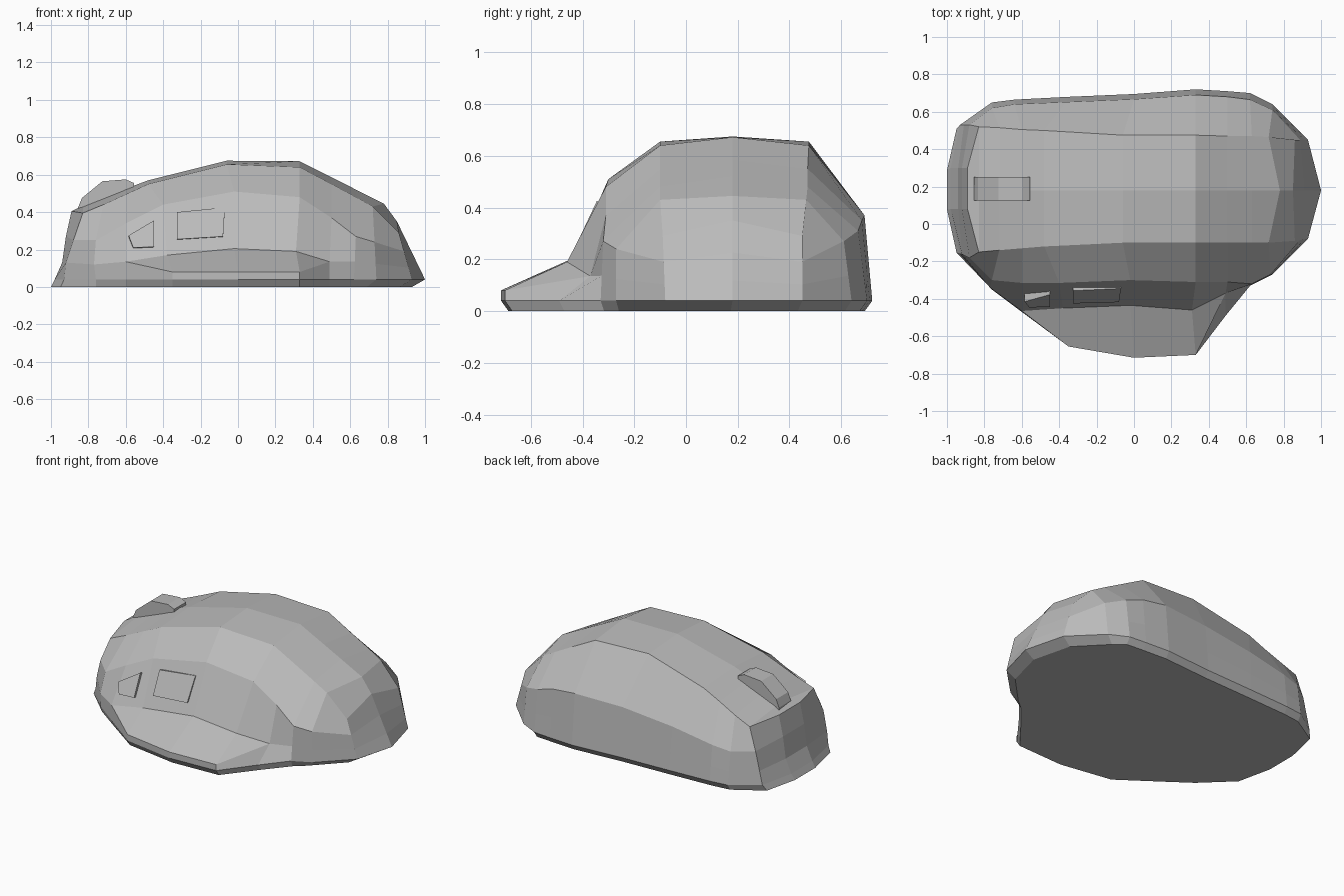
import bpy
import bmesh
from mathutils import Vector

default_cube = bpy.data.objects.get("Cube")
if default_cube:
    bpy.data.objects.remove(default_cube, do_unlink=True)

grey = bpy.data.materials.new("plain_grey")
grey.use_nodes = True
grey_value = (0.5, 0.5, 0.5, 1)
grey.diffuse_color = grey_value
grey.node_tree.nodes["Principled BSDF"].inputs["Base Color"].default_value = grey_value


def finish(bm, name):
    """Clean a bmesh and turn it into a flat shaded object."""
    bmesh.ops.remove_doubles(bm, verts=bm.verts, dist=0.0005)
    bmesh.ops.recalc_face_normals(bm, faces=bm.faces)
    mesh = bpy.data.meshes.new(name)
    bm.to_mesh(mesh)
    bm.free()
    mesh.materials.append(grey)
    obj = bpy.data.objects.new(name, mesh)
    bpy.context.collection.objects.link(obj)
    return obj


def bridge(bm, lower, upper):
    """Join two closed loops with a band of quads."""
    count = len(lower)
    for i in range(count):
        j = (i + 1) % count
        bm.faces.new((lower[i], lower[j], upper[j], upper[i]))


def prism(name, front, back):
    """Solid between two matching outlines."""
    bm = bmesh.new()
    a = [bm.verts.new(p) for p in front]
    b = [bm.verts.new(p) for p in back]
    bridge(bm, a, b)
    bm.faces.new(a)
    bm.faces.new(b)
    return finish(bm, name)


def ridge_height(x):
    """Height of the centre line along the shell."""
    line = [(-.89, .41), (-.5, .565), (-.07, .675), (.33, .672), (.78, .445)]
    for (x0, z0), (x1, z1) in zip(line, line[1:]):
        if x <= x1:
            return z0 + (z1 - z0) * (x - x0) / (x1 - x0)
    return line[-1][1]


# Columns run round the shell: nose, thumb side, tail, far side
nose_rim = [(-.98, .3), (-.98, .08)]
thumb_rim = [(-.93, -.16), (-.76, -.35), (-.6, -.47), (-.35, -.655), (0, -.715),
             (.33, -.70), (.49, -.49), (.62, -.33), (.74, -.27), (.93, -.08)]
far_rim = [(.93, .45), (.74, .64), (.62, .70), (.5, .71), (.33, .72),
           (0, .695), (-.35, .68), (-.64, .665), (-.76, .65), (-.93, .53)]
rim = [Vector((x, y, .04)) for x, y in nose_rim + thumb_rim + [(1, .18)] + far_rim]

# Crease on both sides of the top: x, thumb side y, far side y, z
crease_line = [(-.83, -.15, .52, .395), (-.72, -.14, .515, .44), (-.6, -.13, .505, .495),
               (-.48, -.12, .50, .55), (-.06, -.10, .475, .655), (.33, -.10, .475, .64),
               (.5, -.10, .47, .55), (.63, -.10, .47, .48), (.72, -.10, .465, .43),
               (.86, -.09, .45, .29)]
crease = [Vector((-.89, y, .405)) for x, y in nose_rim]
crease += [Vector((x, y, z)) for x, y, far, z in crease_line]
crease += [Vector((.85, .18, .35))]
crease += [Vector((x, far, z)) for x, y, far, z in reversed(crease_line)]

# Shoulder, halfway up the sides
thumb_shoulder = [(-.88, -.18, .25), (-.76, -.30, .25), (-.6, -.315, .34),
                  (-.4, -.315, .44), (-.02, -.30, .51), (.33, -.31, .48),
                  (.5, -.31, .37), (.63, -.32, .27), (.73, -.27, .24)]
far_shoulder = [(.74, .61, .27), (.62, .665, .31), (.5, .68, .35), (.33, .69, .37),
                (0, .667, .36), (-.36, .652, .32), (-.64, .64, .27),
                (-.76, .62, .25), (-.88, .53, .25)]
tail = slice(11, 14)
tail_shoulder = [a.lerp(b, .6) for a, b in zip(rim[tail], crease[tail])]
shoulder = [Vector((-.92, y, .27)) for x, y in nose_rim]
shoulder += [Vector(p) for p in thumb_shoulder] + tail_shoulder
shoulder += [Vector(p) for p in far_shoulder]

# Waist above the thumb rest
waist = [a.lerp(b, .42) for a, b in zip(rim, shoulder)]
for i, (x, y) in enumerate(nose_rim):
    waist[i] = Vector((-.94, y, .13))
thumb_waist = [(-.92, -.16, .13), (-.77, -.34, .12), (-.6, -.465, .135), (-.38, -.45, .17),
               (-.02, -.435, .205), (.31, -.46, .19), (.49, -.37, .135)]
for i, p in enumerate(thumb_waist):
    waist[i + 2] = Vector(p)

# Lip of the thumb rest; elsewhere it closes onto the waist
lip = [p.copy() for p in waist]
for i in range(5, 8):
    lip[i] = rim[i] + Vector((0, 0, .04))

# Underside outline, tucked in below the rim
sole = [Vector((p.x * (.93 if p.x > .7 else 1 if p.x > -.9 else 1.02), p.y * .96, 0)) for p in rim]

# Shell
bm = bmesh.new()
loops = [[bm.verts.new(p) for p in loop] for loop in (sole, rim, lip, waist, shoulder, crease)]
for lower, upper in zip(loops, loops[1:]):
    bridge(bm, lower, upper)
bm.faces.new(loops[0])

# Top of the shell, on either side of the centre line
top = loops[-1]
thumb_edge, far_edge = top[2:11], top[:13:-1]
spine = []
for v in thumb_edge:
    x = .78 if v is thumb_edge[-1] else v.co.x
    spine.append(bm.verts.new((x, .18, ridge_height(x))))
for edge in (thumb_edge, far_edge):
    for i in range(len(spine) - 1):
        bm.faces.new((edge[i], edge[i + 1], spine[i + 1], spine[i]))
bm.faces.new((top[0], top[1], thumb_edge[0], spine[0], far_edge[0]))
bm.faces.new((thumb_edge[-1], top[11], top[12], spine[-1]))
bm.faces.new((spine[-1], top[12], top[13], far_edge[-1]))
finish(bm, "shell")


# Thumb buttons, following the slope of the side
def side_button(name, outline):
    front = [Vector((x, -.46 + (z - .18) * .47, z)) for x, z in outline]
    prism(name, front, [p + Vector((0, .06, -.01)) for p in front])


side_button("back_thumb_button", [(-.325, .4), (-.07, .425), (-.08, .27), (-.325, .255)])
side_button("front_thumb_button", [(-.585, .275), (-.45, .355), (-.45, .215), (-.56, .21)])

# Scroll wheel
wheel = [(-.855, .40), (-.855, .425), (-.835, .475), (-.725, .565), (-.6, .575), (-.555, .555), (-.555, .5)]
prism("scroll_wheel", [(x, .125, z) for x, z in wheel], [(x, .25, z) for x, z in wheel])
